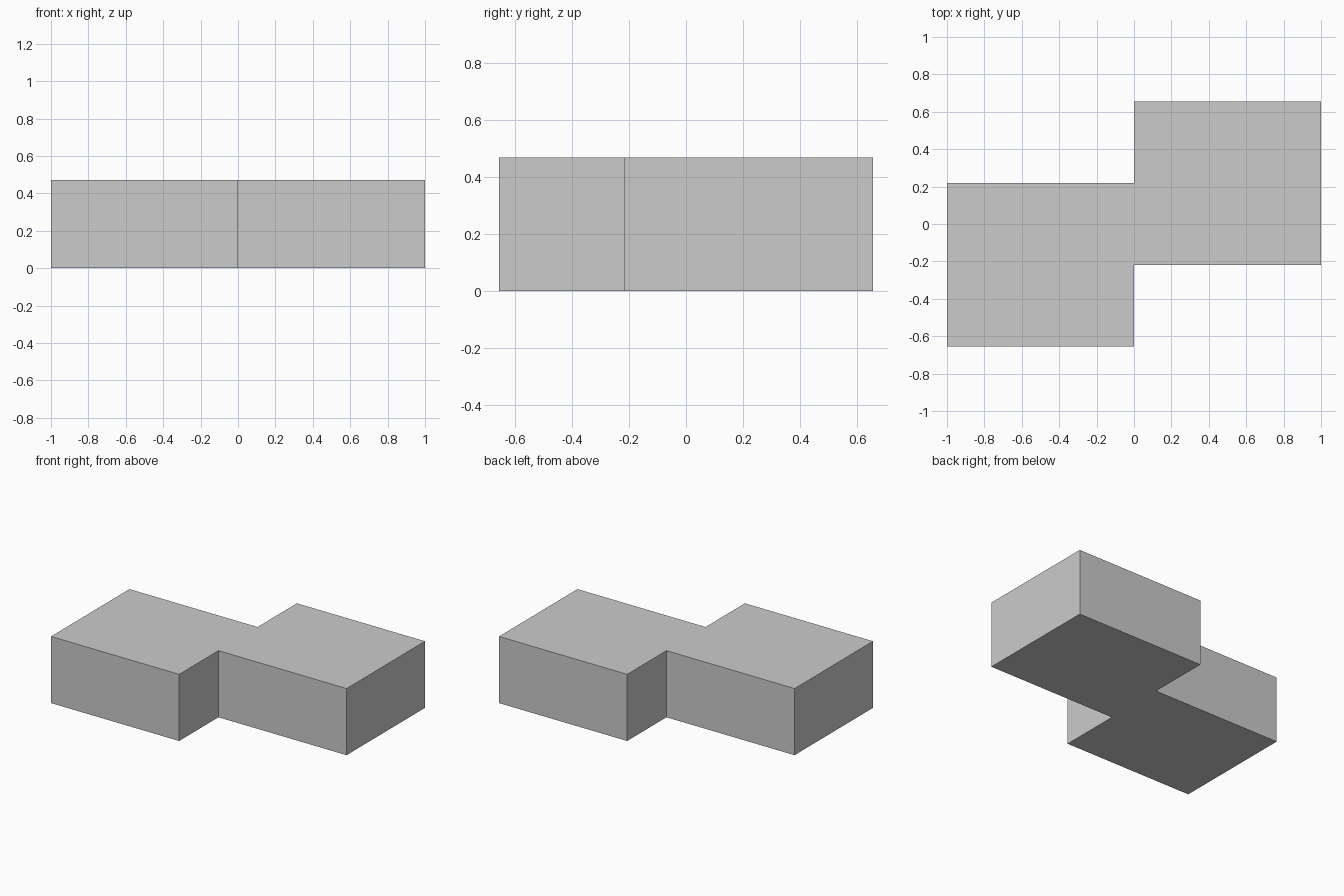
import bpy, bmesh

if "Cube" in bpy.data.objects:
    bpy.data.objects.remove(bpy.data.objects["Cube"])

# Half of the stepped outline; the other half is its 180 degree rotation
HALF = [(0, -0.218), (1, -0.218), (1, 0.656), (0, 0.656)]
OUTLINE = HALF + [(-x, -y) for x, y in HALF]


def prism(name, z0, z1):
    """Extrude the stepped outline from z0 to z1."""
    bm = bmesh.new()
    face = bm.faces.new([bm.verts.new((x, y, z0)) for x, y in OUTLINE])
    top = bmesh.ops.extrude_face_region(bm, geom=[face], use_keep_orig=True)
    verts = [g for g in top["geom"] if isinstance(g, bmesh.types.BMVert)]
    bmesh.ops.translate(bm, verts=verts, vec=(0, 0, z1 - z0))
    bmesh.ops.recalc_face_normals(bm, faces=bm.faces)
    mesh = bpy.data.meshes.new(name)
    bm.to_mesh(mesh)
    bm.free()
    obj = bpy.data.objects.new(name, mesh)
    bpy.context.collection.objects.link(obj)
    return obj


# Lower block, with the upper block stacked flush at the faint seam
prism("lower_block", 0, 0.313)
prism("upper_block", 0.313, 0.47)
